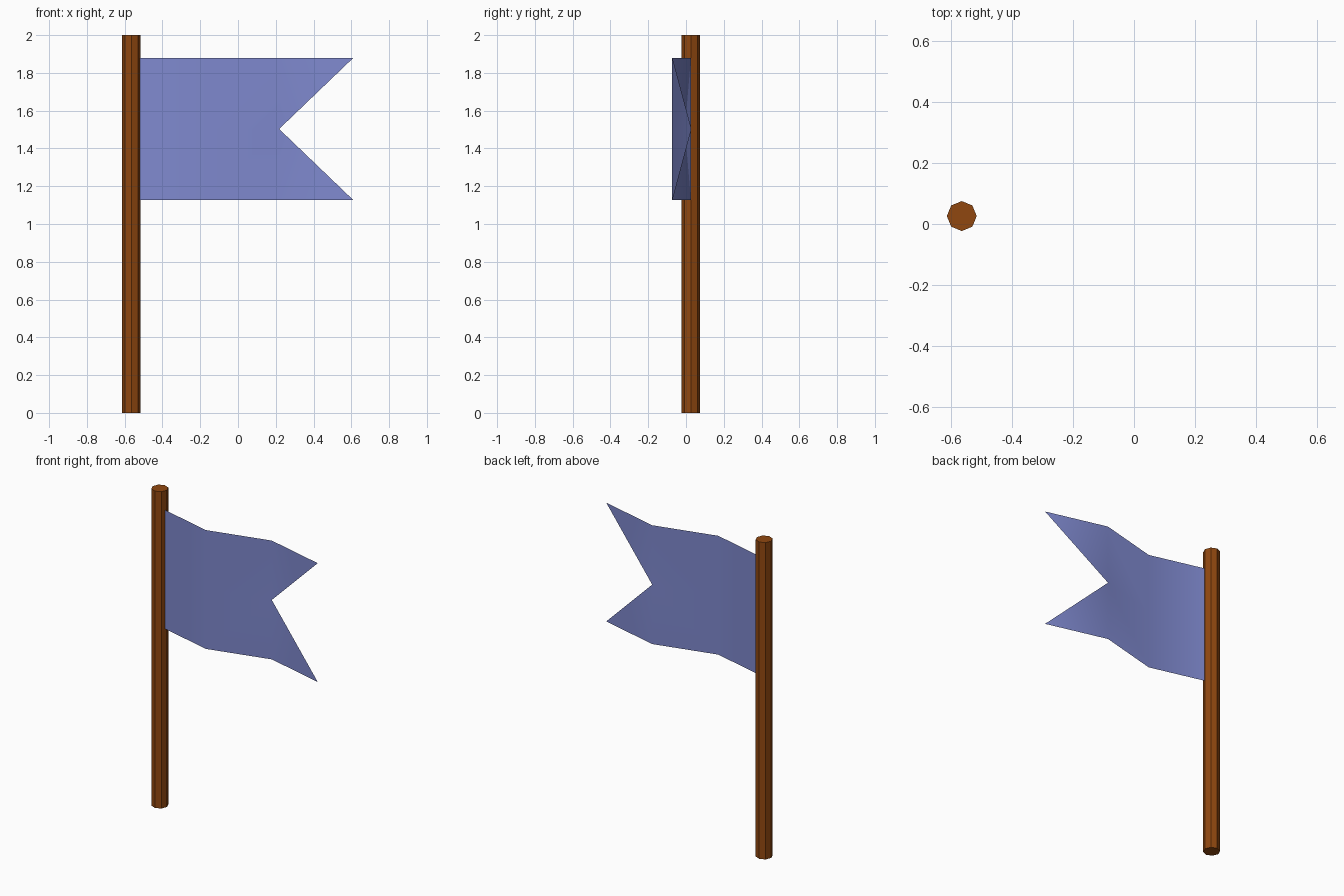
import bpy, bmesh, math

if "Cube" in bpy.data.objects:
    bpy.data.objects.remove(bpy.data.objects["Cube"])

def material(name, color):
    m = bpy.data.materials.new(name)
    m.diffuse_color = (*color, 1)
    m.use_nodes = True
    m.node_tree.nodes["Principled BSDF"].inputs["Base Color"].default_value = m.diffuse_color
    return m

wood = material("brown wood", (0.28, 0.064, 0.005))
cloth = material("blue cloth", (0.212, 0.25, 0.62))

POLE_X, POLE_Y = -0.564, 0.026

# Eight-sided pole, corners on the axes
bpy.ops.mesh.primitive_cylinder_add(vertices=8, radius=0.049, depth=2,
                                    location=(POLE_X, POLE_Y, 1))
pole = bpy.context.object
pole.name = "pole"
pole.data.materials.append(wood)

# Wavy swallow-tailed sheet: three equal segments starting inside the pole
STEP, WAVE = 0.391, 0.1
BOTTOM, TOP = 1.128, 1.878
bm = bmesh.new()
columns = []
for i in range(4):
    x = POLE_X + i * STEP
    y = POLE_Y - WAVE * (i % 2)
    heights = (BOTTOM, (BOTTOM + TOP) / 2, TOP) if i < 3 else (BOTTOM, TOP)
    columns.append([bm.verts.new((x, y, z)) for z in heights])
for a, b in zip(columns[:2], columns[1:3]):
    for j in range(2):
        bm.faces.new((a[j], b[j], b[j + 1], a[j + 1]))

# Two pointed tails meeting at the notch
low, notch, high = columns[2]
tip_low, tip_high = columns[3]
bm.faces.new((low, tip_low, notch))
bm.faces.new((notch, tip_high, high))
for f in bm.faces:
    f.smooth = True

mesh = bpy.data.meshes.new("flag")
bm.to_mesh(mesh)
bm.free()
mesh.materials.append(cloth)
flag = bpy.data.objects.new("flag", mesh)
bpy.context.collection.objects.link(flag)
